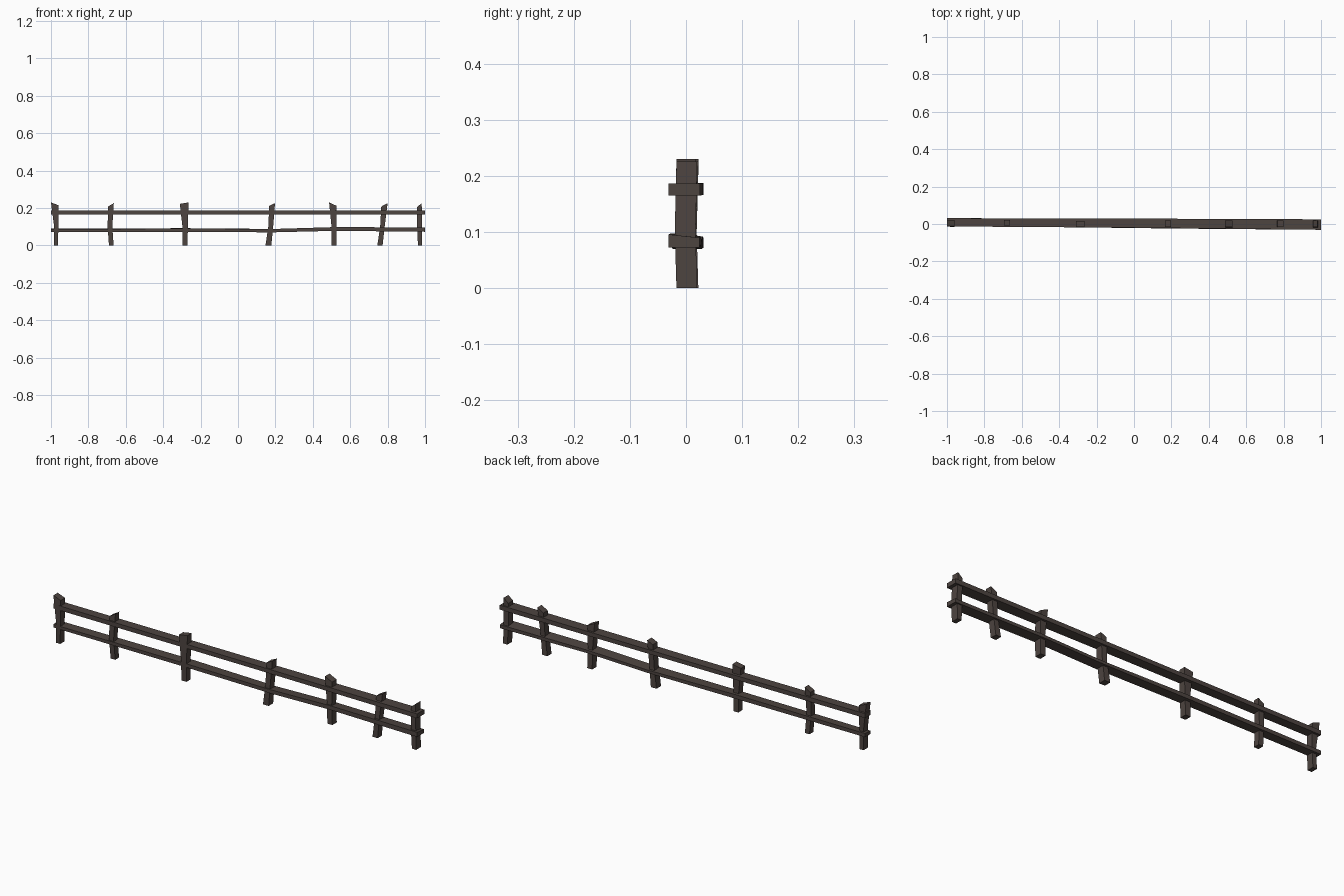
import bpy, bmesh

if "Cube" in bpy.data.objects:
    bpy.data.objects.remove(bpy.data.objects["Cube"])

wood = bpy.data.materials.new("dark weathered wood")
wood.diffuse_color = (0.075, 0.058, 0.051, 1)
wood.use_nodes = True
wood.node_tree.nodes["Principled BSDF"].inputs["Base Color"].default_value = wood.diffuse_color


def loft(name, rings):
    """Flat-faced beam skinned through four-cornered rings, capped at both ends."""
    bm = bmesh.new()
    loops = [[bm.verts.new(p) for p in ring] for ring in rings]
    for a, b in zip(loops, loops[1:]):
        for i in range(4):
            j = (i + 1) % 4
            bm.faces.new((a[i], a[j], b[j], b[i]))
    bm.faces.new(loops[0][::-1])
    bm.faces.new(loops[-1])
    bmesh.ops.recalc_face_normals(bm, faces=bm.faces)
    me = bpy.data.meshes.new(name)
    bm.to_mesh(me)
    bm.free()
    me.materials.append(wood)
    ob = bpy.data.objects.new(name, me)
    bpy.context.collection.objects.link(ob)


def post_ring(x0, x1, y0, y1, zl, zr):
    return [(x0, y0, zl), (x1, y0, zr), (x1, y1, zr), (x0, y1, zl)]


# Posts: bottom x range, middle x range, top x range, y range, top height left / right
posts = [
    ((-.985, -.963), (-.983, -.960), (-1.0, -.960), (-.012, .022), .230, .215),
    ((-.690, -.665), (-.697, -.672), (-.695, -.664), (-.008, .022), .208, .226),
    ((-.297, -.270), (-.297, -.268), (-.311, -.264), (-.017, .016), .222, .230),
    ((.147, .178), (.162, .188), (.167, .198), (-.015, .020), .212, .226),
    ((.500, .527), (.500, .526), (.487, .526), (-.017, .018), .230, .212),
    ((.745, .773), (.760, .784), (.766, .800), (-.015, .018), .208, .226),
    ((.962, .985), (.958, .985), (.957, .982), (-.017, .020), .205, .226),
]
for n, (b, m, t, (y0, y1), zl, zr) in enumerate(posts, 1):
    loft(f"fence_post_{n}", [
        post_ring(*b, y0, y1, 0, 0),
        post_ring(*m, y0 - .003, y1 - .003, .10, .10),
        post_ring(*t, y0, y1, zl, zr)])


def rail(name, stations):
    """Stations: x, y range, bottom z, front top z, back top z."""
    loft(name, [[(x, y0, zb), (x, y1, zb), (x, y1, zt1), (x, y0, zt0)]
                for x, y0, y1, zb, zt0, zt1 in stations])


# Rails drift from back-left to front-right and swallow the posts
rail("upper_rail", [(-1, -.013, .031, .166, .188, .188),
                    (0, -.020, .029, .166, .186, .186),
                    (1, -.031, .025, .165, .187, .187)])
rail("lower_rail", [(-1, -.013, .031, .072, .087, .090),
                    (-.28, -.018, .030, .072, .090, .092),
                    (.19, -.024, .028, .070, .088, .084),
                    (.52, -.027, .026, .078, .098, .093),
                    (1, -.031, .024, .073, .096, .090)])
